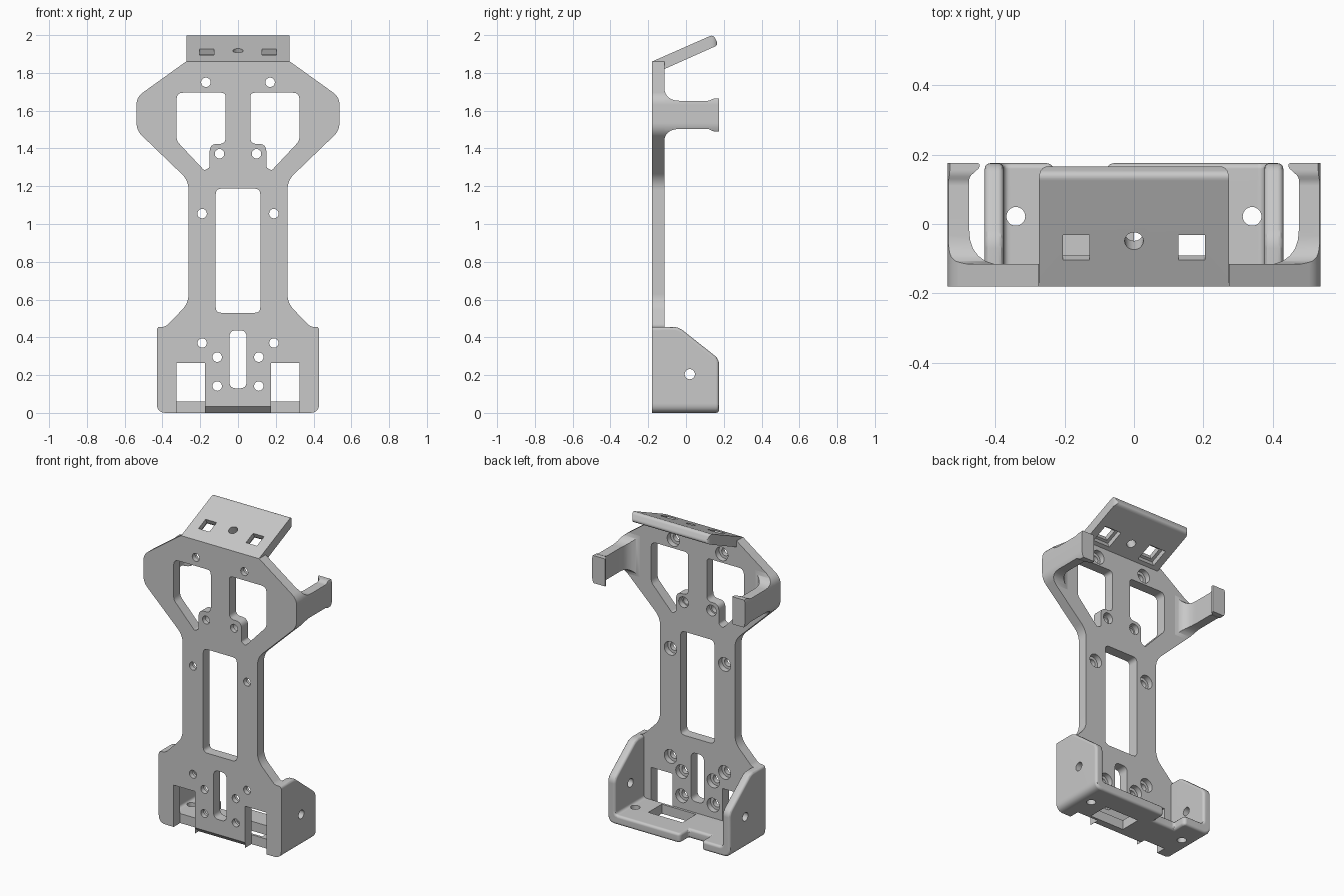
import bpy, bmesh
from math import cos, sin, pi, radians, atan2
from mathutils import Vector, Matrix

if "Cube" in bpy.data.objects:
    bpy.data.objects.remove(bpy.data.objects["Cube"])

SHADE = (0.58, 0.58, 0.58, 1)
grey = bpy.data.materials.new("light grey")
grey.use_nodes = True
grey.diffuse_color = SHADE
grey.node_tree.nodes["Principled BSDF"].inputs["Base Color"].default_value = SHADE


def rounded(points, steps=6):
    """Round each corner (u, v, r) by the tangent length r."""
    out = []
    for i, p in enumerate(points):
        c = Vector(p[:2])
        r = p[2] if len(p) > 2 else 0
        if not r:
            out.append(c)
            continue
        before = Vector(points[i - 1][:2]) - c
        after = Vector(points[(i + 1) % len(points)][:2]) - c
        a = c + before.normalized() * r
        b = c + after.normalized() * r
        for k in range(steps + 1):
            t = k / steps
            out.append(a * (1 - t) ** 2 + c * 2 * t * (1 - t) + b * t * t)
    return out


def prism(name, points, axis, lo, hi):
    """Extrude a closed profile along one axis."""
    place = {"x": lambda u, v, d: (d, u, v),
             "y": lambda u, v, d: (u, d, v),
             "z": lambda u, v, d: (u, v, d)}[axis]
    bm = bmesh.new()
    ring = rounded(points)
    low = [bm.verts.new(place(p.x, p.y, lo)) for p in ring]
    high = [bm.verts.new(place(p.x, p.y, hi)) for p in ring]
    bm.faces.new(low)
    bm.faces.new(high)
    n = len(ring)
    for i in range(n):
        j = (i + 1) % n
        bm.faces.new((low[i], low[j], high[j], high[i]))
    bmesh.ops.recalc_face_normals(bm, faces=bm.faces)
    mesh = bpy.data.meshes.new(name)
    bm.to_mesh(mesh)
    bm.free()
    mesh.materials.append(grey)
    ob = bpy.data.objects.new(name, mesh)
    bpy.context.collection.objects.link(ob)
    return ob


def activate(ob):
    bpy.ops.object.select_all(action="DESELECT")
    ob.select_set(True)
    bpy.context.view_layer.objects.active = ob


def apply(ob, kind, **settings):
    mod = ob.modifiers.new(kind.lower(), kind)
    for key, value in settings.items():
        setattr(mod, key, value)
    activate(ob)
    bpy.ops.object.modifier_apply(modifier=mod.name)


def combine(ob, other, operation="DIFFERENCE"):
    other.hide_render = True
    apply(ob, "BOOLEAN", object=other, operation=operation, solver="EXACT")
    bpy.data.objects.remove(other)


def sym(half):
    return half + [(-p[0], *p[1:]) for p in reversed(half)]


def flip(points, side):
    return [(side * p[0], *p[1:]) for p in points]


def rect(u0, u1, v0, v1, r=0):
    return [(u0, v0, r), (u1, v0, r), (u1, v1, r), (u0, v1, r)]


def disc(u, v, r, n=28):
    return [(u + r * cos(2 * pi * i / n), v + r * sin(2 * pi * i / n)) for i in range(n)]


FRONT, BACK = -0.18, -0.115

# Back plate outline
outline = sym([(0.275, 1.86), (0.537, 1.672, 0.04), (0.537, 1.495, 0.04),
               (0.262, 1.23, 0.05), (0.262, 0.58, 0.05), (0.385, 0.455, 0.02),
               (0.43, 0.455, 0.02), (0.43, 0, 0.05)])
plate = prism("back_plate", outline, "y", FRONT, BACK)

# Plate windows and slot
combine(plate, prism("cut", rect(-0.118, 0.118, 0.53, 1.187, 0.03), "y", -0.3, 0))
combine(plate, prism("cut", rect(-0.045, 0.045, 0.13, 0.437, 0.035), "y", -0.3, 0))
window = [(0.065, 1.695, 0.025), (0.325, 1.695, 0.035), (0.325, 1.44, 0.02),
          (0.178, 1.283, 0.012), (0.15, 1.3, 0.01), (0.15, 1.424, 0.04),
          (0.065, 1.424, 0.035)]
leg_notch = rect(0.175, 0.325, -0.1, 0.265)
screws = [(0.17, 1.75), (0.098, 1.372), (0.19, 1.055), (0.19, 0.37), (0.11, 0.295), (0.11, 0.142)]
for side in (1, -1):
    combine(plate, prism("cut", flip(window, side), "y", -0.3, 0))
    combine(plate, prism("cut", flip(leg_notch, side), "y", -0.3, 0))
    # Screw holes with counterbores behind
    for x, z in screws:
        bore = 0.034 if x < 0.1 else 0.043
        combine(plate, prism("cut", disc(side * x, z, 0.025), "y", -0.3, 0))
        combine(plate, prism("cut", disc(side * x, z, bore), "y", -0.15, 0))

# Chamfer under the middle of the plate
combine(plate, prism("cut", [(-0.19, 0.045), (-0.19, -0.01), (-0.135, -0.01)], "x", -0.174, 0.174))

# Sloping top lip
lip = prism("top_lip", [(FRONT, 1.8), (FRONT, 1.86), (0.145, 2.003, 0.022),
                        (0.172, 1.948, 0.022), (BACK, 1.82), (BACK, 1.8)], "x", -0.4, 0.4)
combine(lip, prism("plan", sym([(0.273, 0.168, 0.035), (0.273, -0.3)]), "z", 1.5, 2.2), "INTERSECT")

# Lip openings: slots with wider pockets beneath, and a round hole
tilt = Matrix.Translation((0, -0.067, 1.909)) @ Matrix.Rotation(atan2(0.143, 0.325), 4, "X")
for shape, top in ((rect(0.128, 0.205, -0.039, 0.039), 0.15),
                   (rect(-0.205, -0.128, -0.039, 0.039), 0.15),
                   (rect(0.108, 0.225, -0.055, 0.06), -0.03),
                   (rect(-0.225, -0.108, -0.055, 0.06), -0.03),
                   (disc(0, 0.02, 0.027), 0.15)):
    cutter = prism("cut", shape, "z", -0.08, top)
    cutter.data.transform(tilt)
    combine(lip, cutter)

# Hooked side arms
arms = prism("hooked_arms", [(0.6, -0.15), (0.6, 0.175), (0.445, 0.175, 0.005),
                             (0.445, 0.162, 0.005), (0.475, 0.135, 0.012),
                             (0.475, -0.118, 0.105), (0.35, -0.118), (0.35, -0.15)],
             "z", 1.35, 1.8)
flare = [(-0.16, 1.75), (-0.118, 1.75), (-0.117, 1.652, 0.085), (0.12, 1.652, 0.01),
         (0.145, 1.664, 0.01), (0.19, 1.664), (0.19, 1.49), (0.145, 1.49, 0.01),
         (0.12, 1.503, 0.01), (-0.117, 1.503, 0.08), (-0.118, 1.41), (-0.16, 1.41)]
combine(arms, prism("side", flare, "x", 0.2, 0.8), "INTERSECT")
combine(arms, prism("front", outline, "y", -0.4, 0.4), "INTERSECT")
apply(arms, "MIRROR", use_mirror_merge=False)

# Bottom tray: floor with two side walls
tray = prism("bottom_tray", [(0.375, 0.6), (0.43, 0.6), (0.43, 0, 0.05), (-0.43, 0, 0.05),
                             (-0.43, 0.6), (-0.375, 0.6), (-0.375, 0.06, 0.02),
                             (0.375, 0.06, 0.02)], "y", -0.15, 0.3)
wall = [(-0.2, -0.1), (0.175, -0.1), (0.175, 0.285, 0.03), (-0.04, 0.455, 0.03), (-0.2, 0.455)]
combine(tray, prism("side", wall, "x", -0.6, 0.6), "INTERSECT")
combine(tray, prism("cut", [(-0.26, 0.3), (-0.23, 0.15), (-0.23, 0.085), (-0.08, 0.085),
                            (-0.08, 0.15), (-0.05, 0.3)], "z", -0.1, 0.2))
apply(tray, "BEVEL", width=0.016, segments=3, limit_method="ANGLE",
      angle_limit=radians(40), use_clamp_overlap=False)

# Tray openings
combine(tray, prism("cut", rect(0.0, 0.24, -0.1, 0.035), "z", -0.1, 0.2))
combine(tray, prism("cut", disc(0.02, 0.205, 0.027), "x", -0.6, 0.6))
for side in (1, -1):
    combine(tray, prism("cut", disc(side * 0.34, 0.022, 0.027), "z", -0.1, 0.2))
    combine(tray, prism("cut", flip(leg_notch, side), "y", -0.3, BACK))

# Smooth the rounded faces, keep the edges crisp
for ob in (plate, lip, arms, tray):
    activate(ob)
    bpy.ops.object.shade_smooth_by_angle(angle=radians(30))
    mod = ob.modifiers.new("even_normals", "WEIGHTED_NORMAL")
    mod.keep_sharp = True
